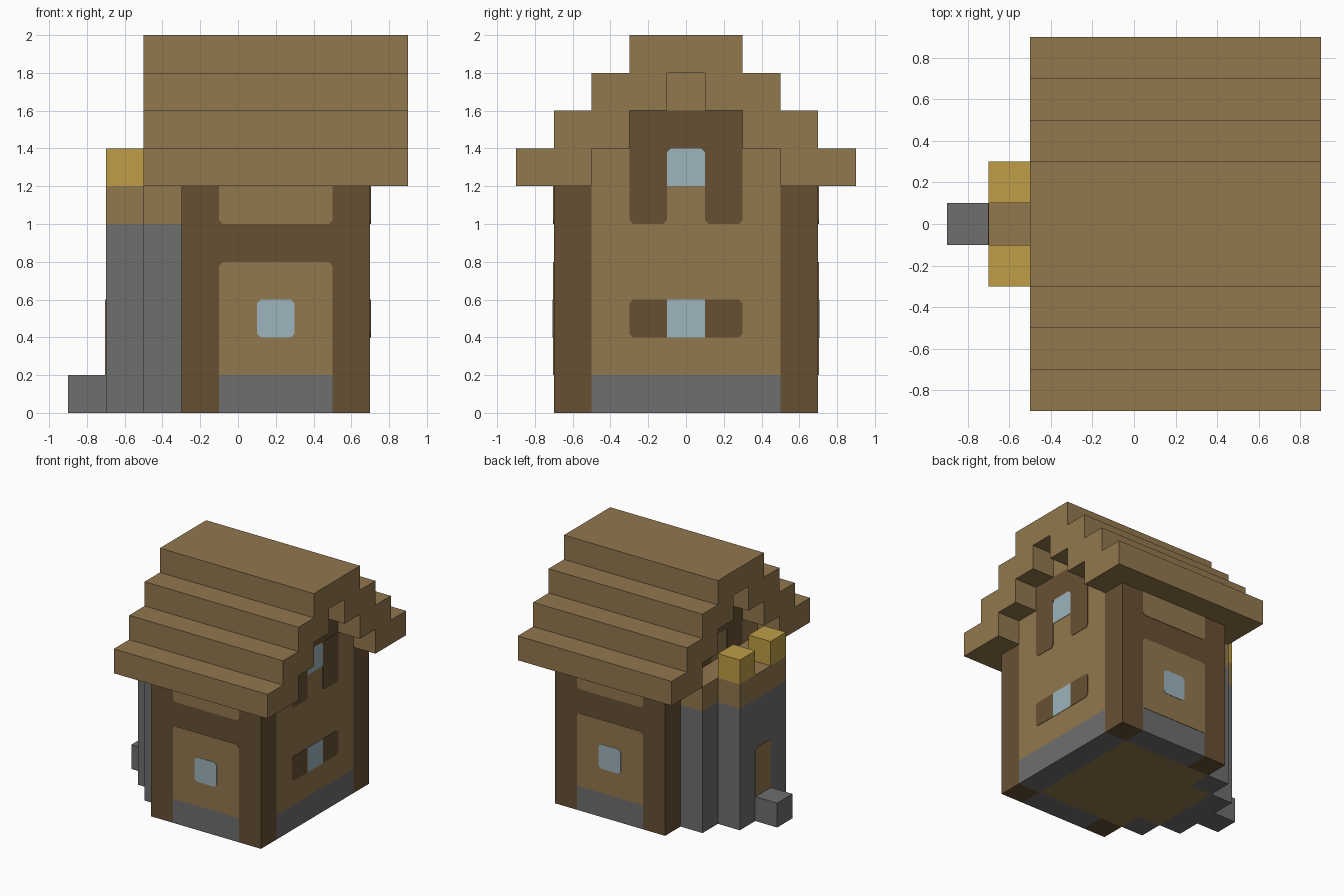
import bpy
import bmesh
from mathutils import Vector

cube = bpy.data.objects.get("Cube")
if cube:
    bpy.data.objects.remove(cube, do_unlink=True)

U = 0.2      # building block size
T = 0.003    # thickness of painted plates
CUT = 0.02   # clipped corner size


def material(name, rgb):
    lin = [((c / 255 + 0.055) / 1.055) ** 2.4 for c in rgb] + [1]
    m = bpy.data.materials.new(name)
    m.use_nodes = True
    m.diffuse_color = lin
    bsdf = m.node_tree.nodes["Principled BSDF"]
    bsdf.inputs["Base Color"].default_value = lin
    bsdf.inputs["Roughness"].default_value = 0.9
    return m


TAN = material("plank tan", (146, 120, 78))
DARK = material("dark timber", (103, 80, 51))
STONE = material("grey stone", (110, 110, 110))
GLASS = material("pale glass", (157, 180, 189))
STRAW = material("straw yellow", (190, 157, 69))


def prism(name, mat, points, depth):
    """Extrude a flat polygon along the depth vector."""
    bm = bmesh.new()
    face = bm.faces.new([bm.verts.new(p) for p in points])
    out = bmesh.ops.extrude_face_region(bm, geom=[face])
    verts = [g for g in out["geom"] if isinstance(g, bmesh.types.BMVert)]
    bmesh.ops.translate(bm, verts=verts, vec=Vector(depth))
    bmesh.ops.recalc_face_normals(bm, faces=bm.faces)
    mesh = bpy.data.meshes.new(name)
    bm.to_mesh(mesh)
    bm.free()
    mesh.materials.append(mat)
    obj = bpy.data.objects.new(name, mesh)
    bpy.context.collection.objects.link(obj)
    return obj


def box(name, mat, x, y, z):
    pts = [(x[0], y[0], z[0]), (x[1], y[0], z[0]),
           (x[1], y[1], z[0]), (x[0], y[1], z[0])]
    return prism(name, mat, pts, (0, 0, z[1] - z[0]))


def plate(name, mat, axis, pos, u, z, clip=""):
    """Thin panel on a wall; clip lists corners: a/b low, c/d high."""
    (u0, u1), (z0, z1) = u, z
    corners = [("a", u0, z0, 1, 1), ("b", u1, z0, -1, 1),
               ("c", u1, z1, -1, -1), ("d", u0, z1, 1, -1)]
    pts = []
    for key, cu, cz, su, sz in corners:
        if key in clip:
            pair = [(cu, cz + sz * CUT), (cu + su * CUT, cz)]
            pts += pair if key in "ac" else pair[::-1]
        else:
            pts.append((cu, cz))
    out = T if pos > 0 else -T
    if axis == "x":
        return prism(name, mat, [(pos, p, q) for p, q in pts], (out, 0, 0))
    return prism(name, mat, [(p, pos, q) for p, q in pts], (0, out, 0))


def span(a, b, s=1):
    return tuple(sorted((a * s, b * s)))


SIDES = (("front", -1), ("back", 1))

# Front and back walls, corner posts
for label, s in SIDES:
    wall = span(0.5, 0.7, s)
    box(label + "_footing", STONE, (-0.1, 0.5), wall, (0, U))
    box(label + "_wall", DARK, (-0.1, 0.5), wall, (U, 1.2))
    plate(label + "_lower_panel", TAN, "y", 0.7 * s, (-0.1, 0.5), (U, 0.8), "cd")
    plate(label + "_upper_panel", TAN, "y", 0.7 * s, (-0.1, 0.5), (1.0, 1.2), "ab")
    plate(label + "_window", GLASS, "y", (0.7 + T) * s, (0.1, 0.3), (0.4, 0.6), "abcd")
    for end, x in (("left", 0.5), ("right", -0.3)):
        box(f"{label}_{end}_post", DARK, (x, x + U), wall, (0, 1.2))

# Left wall
box("left_footing", STONE, (0.5, 0.7), (-0.5, 0.5), (0, U))
box("left_wall", TAN, (0.5, 0.7), (-0.5, 0.5), (U, 1.2))

# Stepped gables filling both roof ends
for label, x in (("left", 0.5), ("right", -0.3)):
    steps = [(0.5 - i * U, 1.2 + (i + k) * U) for i in range(3) for k in (0, 1)]
    outline = steps + [(-y, z) for y, z in reversed(steps)]
    prism(label + "_gable", TAN, [(x, y, z) for y, z in outline], (U, 0, 0))
box("right_upper_wall", TAN, (-0.3, -0.1), (-0.5, 0.5), (1.0, 1.2))

# Left wall windows, shutters and timber frame
plate("left_lower_window", GLASS, "x", 0.7, (-0.1, 0.1), (0.4, 0.6))
plate("left_upper_window", GLASS, "x", 0.7, (-0.1, 0.1), (1.2, 1.4), "cd")
plate("left_lintel", DARK, "x", 0.7 - T / 2, (-0.3, 0.3), (1.4 - CUT, 1.6))
for label, s in SIDES:
    u = span(0.1, 0.3, s)
    plate(label + "_shutter", DARK, "x", 0.7, u, (0.4, 0.6), "bc" if s > 0 else "ad")
    plate(label + "_window_jamb", DARK, "x", 0.7, u, (1.0, 1.4), "ab")

# Right gable timber above the balcony
plate("right_lintel", DARK, "x", -0.3, (-0.3, 0.3), (1.4, 1.6))
for label, s in SIDES:
    plate(label + "_balcony_jamb", DARK, "x", -0.3, span(0.1, 0.3, s), (1.2, 1.4))

# Stepped stone bay with balcony on the right side
for label, s in SIDES:
    box(label + "_bay_wall", STONE, (-0.5, -0.3), span(0.3, 0.5, s), (0, 1.0))
    box(label + "_balcony_parapet", STRAW, (-0.7, -0.5), span(0.1, 0.3, s), (1.2, 1.4))
box("bay_end_wall", STONE, (-0.7, -0.5), (-0.3, 0.3), (0, 1.0))
box("balcony_inner_deck", TAN, (-0.5, -0.3), (-0.5, 0.5), (1.0, 1.2))
box("balcony_outer_deck", TAN, (-0.7, -0.5), (-0.3, 0.3), (1.0, 1.2))
plate("door", TAN, "x", -0.7, (-0.1, 0.1), (U, 0.6), "cd")
box("door_step", STONE, (-0.9, -0.7), (-0.1, 0.1), (0, U))

# Floor
box("floor", TAN, (-0.3, 0.5), (-0.5, 0.5), (0, U))
box("bay_floor", TAN, (-0.5, -0.3), (-0.3, 0.3), (0, U))

# Roof: one stepped arch extruded along the ridge
outer = [(0.9 - i * U, 1.2 + (i + k) * U) for i in range(4) for k in (0, 1)]
inner = [(0.5 - i * U, 1.2 + (i + k) * U) for i in range(3) for k in (0, 1)]
arch = outer + [(-y, z) for y, z in reversed(outer)]
arch += [(-y, z) for y, z in inner] + list(reversed(inner))
prism("stepped_roof", TAN, [(-0.5, y, z) for y, z in arch], (1.4, 0, 0))
